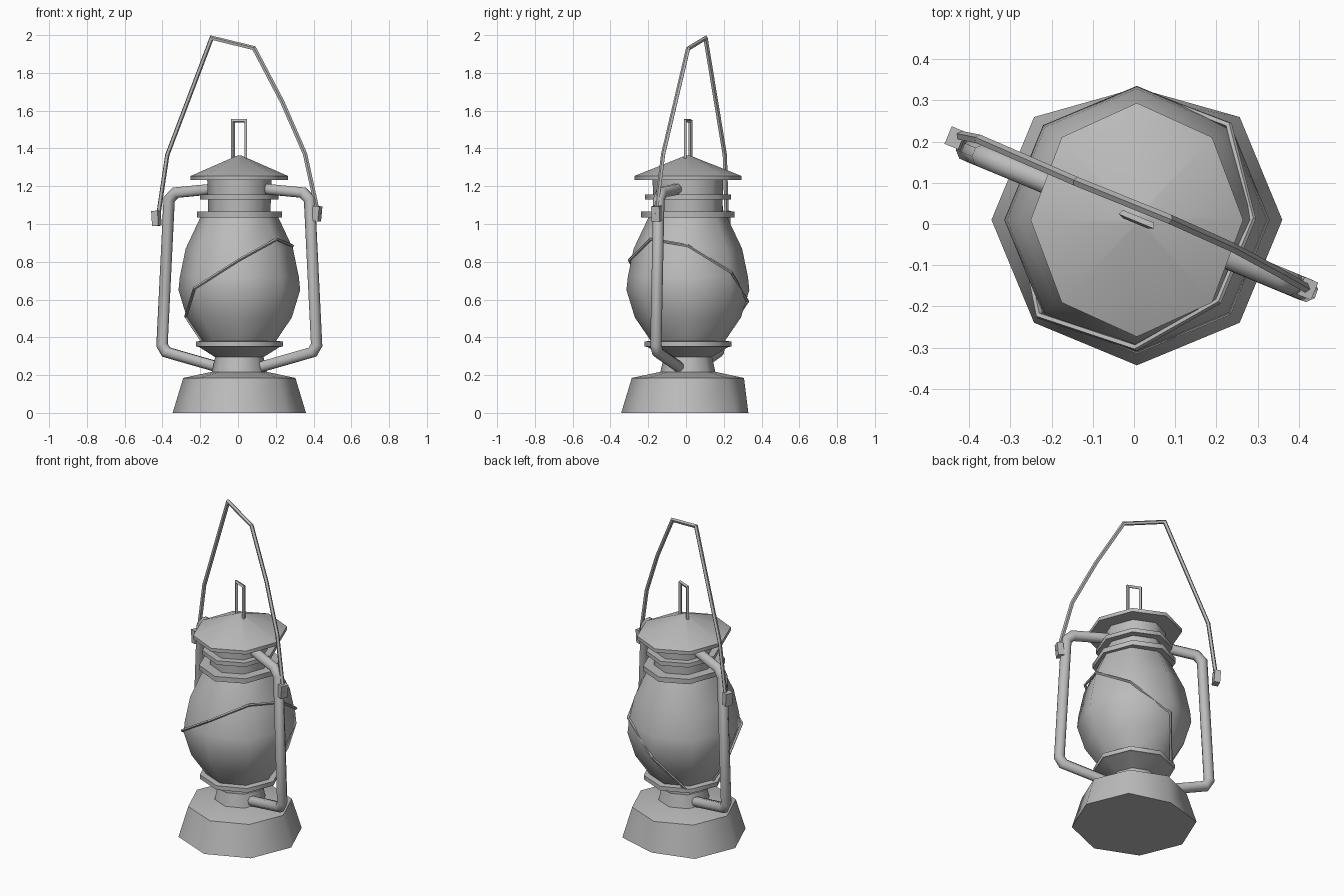
import bpy, bmesh, math
from mathutils import Vector, Matrix

cube = bpy.data.objects.get("Cube")
if cube:
    bpy.data.objects.remove(cube, do_unlink=True)

GREY = (0.5, 0.5, 0.5, 1.0)
metal = bpy.data.materials.new("plain_grey")
metal.use_nodes = True
metal.diffuse_color = GREY
metal.node_tree.nodes["Principled BSDF"].inputs["Base Color"].default_value = GREY

CENTRE = Vector((0.007, 0.01, 0))
TURN = math.radians(-22.5)


def finish(bm, name, smooth=50):
    bmesh.ops.recalc_face_normals(bm, faces=bm.faces)
    mesh = bpy.data.meshes.new(name)
    bm.to_mesh(mesh)
    bm.free()
    mesh.materials.append(metal)
    obj = bpy.data.objects.new(name, mesh)
    bpy.context.collection.objects.link(obj)
    bpy.ops.object.select_all(action='DESELECT')
    obj.select_set(True)
    bpy.context.view_layer.objects.active = obj
    if smooth:
        bpy.ops.object.shade_smooth_by_angle(angle=math.radians(smooth))
    return obj


def skin(bm, rings):
    """Bridge rings of vertices and cap both ends."""
    n = len(rings[0])
    for a, b in zip(rings, rings[1:]):
        for i in range(n):
            j = (i + 1) % n
            bm.faces.new((a[i], a[j], b[j], b[i]))
    bm.faces.new(rings[0])
    bm.faces.new(rings[-1])


def lathe(name, profile, depth=1.0, sides=8):
    """Turn (radius, height) pairs round the lantern's axis."""
    bm = bmesh.new()
    rings = []
    for r, z in profile:
        angles = [math.tau * i / sides for i in range(sides)]
        rings.append([bm.verts.new(CENTRE + Vector(
            (r * math.cos(a), r * depth * math.sin(a), z))) for a in angles])
    skin(bm, rings)
    return finish(bm, name)


def tube(name, points, radius, sides=6, smooth=50):
    """Sweep a round section along a path with mitred corners."""
    pts = [Vector(p) for p in points]
    dirs = [(b - a).normalized() for a, b in zip(pts, pts[1:])]
    n = dirs[0].orthogonal().normalized()
    b = dirs[0].cross(n)
    ring = [pts[0] + radius * (n * math.cos(a) + b * math.sin(a))
            for a in (math.tau * (i + 0.5) / sides for i in range(sides))]
    bm = bmesh.new()
    rings = [[bm.verts.new(v) for v in ring]]
    for i, d in enumerate(dirs):
        plane = d + dirs[i + 1] if i + 1 < len(dirs) else d
        ring = [v + d * ((pts[i + 1] - v).dot(plane) / d.dot(plane)) for v in ring]
        rings.append([bm.verts.new(v) for v in ring])
    skin(bm, rings)
    return finish(bm, name, smooth)


def on_frame(u, z):
    """Point in the upright plane holding the side arms."""
    return CENTRE + Vector((u * math.cos(TURN), u * math.sin(TURN), z))


# Foot, with its rear corner pulled in slightly
foot = lathe("base", [(0.353, 0), (0.297, 0.185), (0.147, 0.217)])
rear = max(foot.data.vertices, key=lambda v: v.co.y)
rear.co.y = 0.33

# Neck and flared holder under the glass
lathe("lower_neck", [(0.147, 0.21), (0.128, 0.297)])
lathe("glass_holder", [(0.128, 0.295), (0.212, 0.348), (0.23, 0.352),
                       (0.23, 0.378), (0.19, 0.382)])
lathe("glass", [(0.19, 0.375), (0.278, 0.505), (0.322, 0.65),
                (0.315, 0.72), (0.284, 0.87), (0.204, 1.04)], 1.01)

# Collar rings and cap are a little deeper than wide
lathe("glass_collar", [(0.225, 1.035), (0.225, 1.065)], 1.1)
lathe("upper_neck", [(0.165, 1.06), (0.17, 1.235)], 1.1)
lathe("neck_ring", [(0.207, 1.13), (0.207, 1.155)], 1.1)
lathe("cap", [(0.258, 1.232), (0.258, 1.254), (0.012, 1.362)], 1.1)

# Small wire loop on the cap
tube("cap_loop", [on_frame(u, z) for u, z in
                  [(-0.037, 1.32), (-0.037, 1.546), (0.037, 1.546), (0.037, 1.32)]],
     0.01, 4, 0)

# Side arms
ARM = [(0.14, 1.186), (0.365, 1.166), (0.402, 1.13),
       (0.443, 0.36), (0.42, 0.322), (0.13, 0.245)]
for side, name in ((-1, "right_arm"), (1, "left_arm")):
    tube(name, [on_frame(side * u, z) for u, z in ARM], 0.03, 8)

# Tall bail handle, leaning a little to one side
tube("handle", [(-0.425, 0.215, 1.03), (-0.375, 0.205, 1.365), (-0.14, 0.103, 1.985),
                (0.085, 0.012, 1.93), (0.235, -0.055, 1.645),
                (0.355, -0.12, 1.37), (0.425, -0.16, 1.05)], 0.012, 5, 0)

# Clips joining the handle to the arms
for name, place, tilt in (("right_clip", (-0.432, 0.208, 1.03), 4),
                          ("left_clip", (0.418, -0.155, 1.055), -6)):
    bm = bmesh.new()
    bmesh.ops.create_cube(bm, size=1, matrix=(
        Matrix.Translation(place) @ Matrix.Rotation(TURN, 4, 'Z')
        @ Matrix.Rotation(math.radians(-tilt), 4, 'Y')
        @ Matrix.Diagonal((0.036, 0.046, 0.08, 1))))
    finish(bm, name, 0)

# Guard wire wrapped round the glass
tube("guard_wire", [(-0.185, 0.01, 0.37), (-0.277, 0.005, 0.51), (-0.23, -0.222, 0.66),
                    (0.005, -0.3, 0.81), (0.205, -0.187, 0.92), (0.288, 0.012, 0.885),
                    (0.23, 0.24, 0.745), (0.005, 0.326, 0.59), (-0.13, 0.17, 0.36)],
     0.008, 5, 0)
